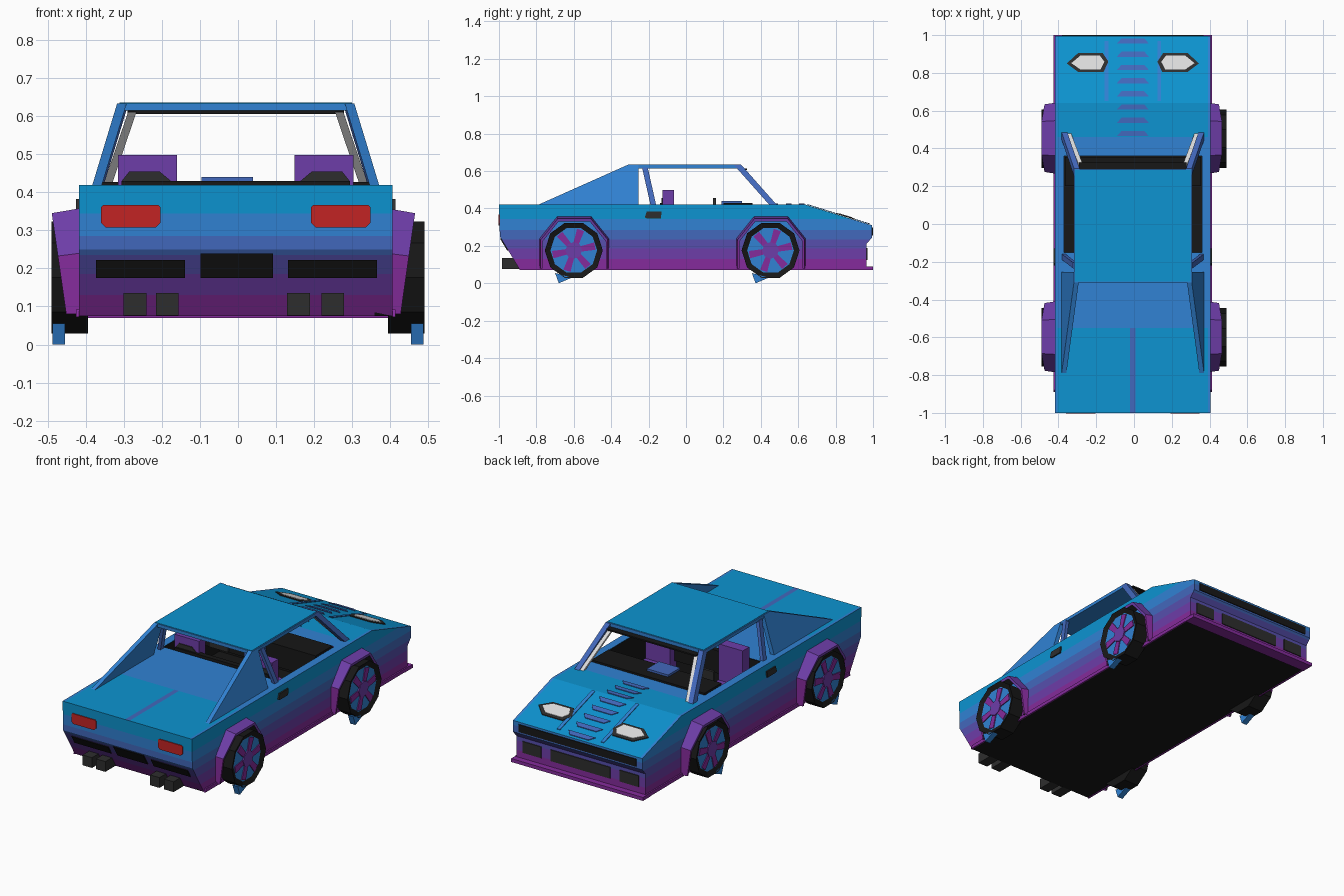
import bpy, bmesh, math
from mathutils import Vector, Matrix

if "Cube" in bpy.data.objects:
    bpy.data.objects.remove(bpy.data.objects["Cube"])


def make_mat(name, rgb):
    lin = [c / 12.92 if c < 0.04 else ((c + 0.055) / 1.055) ** 2.4 for c in rgb]
    m = bpy.data.materials.new(name)
    m.use_nodes = True
    m.diffuse_color = (*lin, 1)
    m.node_tree.nodes["Principled BSDF"].inputs["Base Color"].default_value = (*lin, 1)
    return m


MATS = {n: make_mat(n, c) for n, c in {
    "cyan": (0.05, 0.58, 0.82), "blue": (0.19, 0.51, 0.83),
    "mid_blue": (0.26, 0.41, 0.74), "indigo": (0.34, 0.31, 0.68),
    "violet": (0.43, 0.24, 0.66), "magenta": (0.52, 0.17, 0.61),
    "black": (0.09, 0.09, 0.09), "charcoal": (0.18, 0.18, 0.18),
    "white": (0.87, 0.87, 0.87), "red": (0.76, 0.14, 0.14)}.items()}
NAMES = list(MATS)
SHIFT = -0.006  # the shell sits slightly off the wheel centre line


def finish(name, bm, *mats, shift=SHIFT):
    bmesh.ops.recalc_face_normals(bm, faces=bm.faces)
    me = bpy.data.meshes.new(name)
    bm.to_mesh(me)
    bm.free()
    for m in mats:
        me.materials.append(MATS[m])
    ob = bpy.data.objects.new(name, me)
    ob.location.x = shift
    bpy.context.collection.objects.link(ob)
    return ob


def panel(name, pts, offset, mat, s=1, shift=SHIFT):
    """Flat polygon thickened along an offset; s = -1 mirrors it."""
    bm = bmesh.new()
    f = bm.faces.new([bm.verts.new((s * x, y, z)) for x, y, z in pts])
    r = bmesh.ops.extrude_face_region(bm, geom=[f], use_keep_orig=True)
    vs = [v for v in r["geom"] if isinstance(v, bmesh.types.BMVert)]
    bmesh.ops.translate(bm, verts=vs, vec=(s * offset[0], offset[1], offset[2]))
    return finish(name, bm, mat, shift=shift)


def box(name, x, y, z, mat, shift=SHIFT):
    pts = [(x[0], y[0], z[0]), (x[1], y[0], z[0]), (x[1], y[1], z[0]), (x[0], y[1], z[0])]
    return panel(name, pts, (0, 0, z[1] - z[0]), mat, shift=shift)


# Body shell: side profile, cut into colour bands by height
W, CAB_X, CAB_Y = 0.412, 0.365, (-0.15, 0.36)
profile = [(-0.89, 0.075), (-0.995, 0.25), (-1, 0.42), (0.64, 0.42), (0.995, 0.31),
           (0.995, 0.245), (0.965, 0.21), (0.965, 0.075)]
bands = [(0.13, "magenta"), (0.185, "violet"), (0.235, "indigo"),
         (0.285, "mid_blue"), (0.345, "blue"), (1, "cyan")]
bm = bmesh.new()
f = bm.faces.new([bm.verts.new((-W, y, z)) for y, z in profile])
r = bmesh.ops.extrude_face_region(bm, geom=[f], use_keep_orig=True)
bmesh.ops.translate(bm, verts=[v for v in r["geom"] if isinstance(v, bmesh.types.BMVert)],
                    vec=(2 * W, 0, 0))
bmesh.ops.recalc_face_normals(bm, faces=bm.faces)
bmesh.ops.triangulate(bm, faces=bm.faces)
cuts = [((0, 0, z), (0, 0, 1)) for z, _ in bands[:-1]]
cuts += [((0, y, 0), (0, 1, 0)) for y in (-0.55, CAB_Y[0], CAB_Y[1], 0.46)]
cuts += [((x, 0, 0), (1, 0, 0)) for x in (-0.398, -CAB_X, -0.014, 0.014, CAB_X, 0.398)]
for co, no in cuts:
    bmesh.ops.bisect_plane(bm, geom=bm.verts[:] + bm.edges[:] + bm.faces[:],
                           plane_co=co, plane_no=no, dist=1e-5)
opening = []
for f in bm.faces:
    c = f.calc_center_median()
    key = next(n for top, n in bands if c.z < top)
    if c.z < 0.08:
        key = "black"
    elif f.normal.z > 0.8:
        key = "cyan"
        if -0.55 < c.y < 0.46 or abs(c.x) > 0.398:
            key = "blue"
        if c.y < -0.55 and abs(c.x) < 0.014:
            key = "mid_blue"
        if abs(c.x) < CAB_X and CAB_Y[0] < c.y < CAB_Y[1]:
            opening.append(f)
    f.material_index = NAMES.index(key)
bmesh.ops.delete(bm, geom=opening, context="FACES")
finish("body_shell", bm, *NAMES)

# Cabin tub, open at the top
bm = bmesh.new()
bmesh.ops.create_cube(bm, size=1)
for v in bm.verts:
    v.co = (v.co.x * 2 * CAB_X, CAB_Y[v.co.y > 0], 0.419 if v.co.z > 0 else 0.2)
bmesh.ops.delete(bm, geom=[f for f in bm.faces if f.calc_center_median().z > 0.41],
                 context="FACES")
finish("cabin_tub", bm, "black")
box("dashboard", (-0.36, 0.36), (0.2, 0.355), (0.3, 0.428), "black")
box("console", (-0.09, 0.045), (0.19, 0.3), (0.25, 0.44), "mid_blue")
box("rear_shelf_trim", (-0.3, 0.3), (-0.14, -0.11), (0.3, 0.43), "black")
box("steering_wheel", (-0.28, -0.16), (0.145, 0.16), (0.33, 0.455), "charcoal")
for s in (-1, 1):
    a, b = sorted((s * 0.155, s * 0.31))
    box("seat_back", (a, b), (-0.125, -0.065), (0.25, 0.498), "violet")
    box("seat_cushion", (a, b), (-0.065, 0.12), (0.21, 0.29), "violet")
    panel("seat_badge_plate", [(0.17, -0.13, 0.43), (0.3, -0.13, 0.43),
          (0.28, -0.13, 0.455), (0.2, -0.13, 0.455)], (0, 0.006, 0), "charcoal", s)

# Roof and windscreen header
box("roof", (-0.312, 0.312), (-0.31, 0.29), (0.615, 0.634), "blue")
box("roof_skin", (-0.306, 0.306), (-0.305, 0.285), (0.63, 0.636), "cyan")
box("windscreen_header", (-0.285, 0.285), (0.285, 0.325), (0.607, 0.615), "black")

# Pillars, rear buttresses and door handles
for s in (-1, 1):
    panel("front_pillar", [(0.312, 0.255, 0.634), (0.312, 0.295, 0.634),
          (0.377, 0.485, 0.42), (0.377, 0.445, 0.42)], (-0.03, 0, 0), "mid_blue", s)
    panel("windscreen_trim", [(0.283, 0.28, 0.612), (0.283, 0.305, 0.612),
          (0.348, 0.478, 0.42), (0.348, 0.455, 0.42)], (-0.022, 0, 0), "white", s)
    panel("door_pillar", [(0.316, -0.235, 0.62), (0.316, -0.205, 0.62),
          (0.375, -0.16, 0.42), (0.375, -0.19, 0.42)], (-0.02, 0, 0), "mid_blue", s)
    panel("rear_buttress", [(0.377, -0.79, 0.42), (0.312, -0.31, 0.634),
          (0.312, -0.255, 0.634), (0.377, -0.255, 0.42)], (-0.025, 0, 0), "blue", s)
    panel("door_handle", [(W, -0.22, 0.352), (W, -0.21, 0.383), (W, -0.13, 0.383),
          (W, -0.135, 0.347), (W, -0.21, 0.347)], (0.008, 0, 0), "charcoal", s)
    panel("side_skirt", [(W, -0.89, 0.072), (W, 0.965, 0.072), (W, 0.965, 0.092),
          (W, -0.88, 0.092)], (0.008, 0, 0), "magenta", s)


# Bonnet details follow the sloping nose
def on_hood(pts):
    return [(x, y, 0.422 - max(0, y - 0.64) * 0.31) for x, y in pts]


LIFT = (0, 0, 0.004)
for i in range(8):
    y = 0.465 + i * 0.07
    panel("bonnet_louvre", on_hood([(-0.085, y), (0.085, y), (0.06, y + 0.028),
          (-0.06, y + 0.028)]), LIFT, "mid_blue")
for s in (-1, 1):
    panel("bonnet_rib", on_hood([(0.13, 0.65), (0.15, 0.65), (0.15, 0.97), (0.13, 0.97)]),
          LIFT, "blue", s)
    lamp = [(0.13, 0.86), (0.155, 0.805), (0.29, 0.805), (0.35, 0.85), (0.29, 0.905),
            (0.16, 0.905)]
    panel("headlight_surround", on_hood(lamp), (0, 0, 0.005), "charcoal", s)
    lens = [(0.232 + (x - 0.232) * 0.8, 0.855 + (y - 0.855) * 0.72) for x, y in lamp]
    panel("headlight_lens", on_hood(lens), (0, 0, 0.008), "white", s)

# Nose and splitter
box("nose_grille", (-0.375, 0.375), (0.994, 1.0), (0.255, 0.298), "black")
box("front_splitter", (-0.42, 0.42), (0.93, 1.0), (0.07, 0.09), "magenta")
for x0, x1 in ((-0.37, -0.25), (-0.19, 0.19), (0.25, 0.37)):
    box("bumper_grille", (x0, x1), (0.964, 0.97), (0.125, 0.19), "charcoal")


# Tail: lamps, vents on the undercut panel, exhausts
def tail(x0, x1, z0, z1):
    y = [-0.995 + (0.25 - z) * 0.6 for z in (z0, z1)]
    return [(x0, y[0], z0), (x1, y[0], z0), (x1, y[1], z1), (x0, y[1], z1)]


for x0, x1, z1 in ((-0.367, -0.134, 0.222), (-0.093, 0.098, 0.24), (0.138, 0.371, 0.222)):
    panel("tail_vent", tail(x0, x1, 0.175, z1), (0, -0.006, 0), "black")
for s in (-1, 1):
    x0, x1, z0, z1, c = 0.198, 0.354, 0.308, 0.367, 0.012
    lamp = [(x0 + c, z0), (x1 - c, z0), (x1, z0 + c), (x1, z1 - c / 2), (x1 - c / 2, z1),
            (x0 + c / 2, z1), (x0, z1 - c / 2), (x0, z0 + c)]
    panel("tail_lamp", [(x, -0.995, z) for x, z in lamp], (0, -0.0085, 0), "red", s)
for x in (-0.265, -0.18, 0.165, 0.255):
    box("exhaust", (x - 0.03, x + 0.03), (-0.985, -0.86), (0.076, 0.135), "charcoal")

# Wheel arches and wheels
arch = [(-0.185, 0.08), (-0.185, 0.24), (-0.09, 0.358), (0.095, 0.358), (0.19, 0.24),
        (0.19, 0.08)]
WHEEL_R, WHEEL_Z = 0.155, 0.176
for cy in (-0.6, 0.452):
    for s in (-1, 1):
        bm = bmesh.new()
        loops = []
        for scale, flare in ((1, 0), (0.955, 1), (0.9, 1), (0.9, 0)):
            loop = []
            for y, z in arch:
                z = 0.08 + (z - 0.08) * scale
                x = 0.44 + 0.037 * (z - 0.08) / 0.26 if flare else 0.405
                loop.append(bm.verts.new((s * x, cy + y * scale, z)))
            loops.append(loop)
        for k in range(3):
            for i in range(len(arch) - 1):
                f = bm.faces.new((loops[k][i], loops[k][i + 1],
                                  loops[k + 1][i + 1], loops[k + 1][i]))
                top = 0 < i < 4
                f.material_index = 2 if k == 2 else (1 if top else 0)
        finish("wheel_arch", bm, "magenta", "violet", "charcoal", shift=-0.012)

        # Tyre with a recessed rim face
        bm = bmesh.new()
        bmesh.ops.create_cone(bm, cap_ends=True, segments=10, radius1=WHEEL_R,
                              radius2=WHEEL_R, depth=0.095,
                              matrix=Matrix.Rotation(math.pi / 2, 4, "Y"))
        bmesh.ops.translate(bm, verts=bm.verts, vec=(s * 0.4425, cy, WHEEL_Z))
        face = max(bm.faces, key=lambda f: s * f.calc_center_median().x)
        bmesh.ops.inset_region(bm, faces=[face], thickness=0.03, depth=-0.012)
        face.material_index = 1
        finish("wheel", bm, "black", "blue", shift=0)
        # Spokes and hub
        for i in range(6):
            a = i * math.pi / 3 + 0.2
            d, n = Vector((math.cos(a), math.sin(a))), Vector((-math.sin(a), math.cos(a)))
            pts = [d * 0.03 + n * 0.014, d * 0.115 + n * 0.02, d * 0.115 - n * 0.02,
                   d * 0.03 - n * 0.014]
            panel("wheel_spoke", [(0.478, cy + p.x, WHEEL_Z + p.y) for p in pts],
                  (0.005, 0, 0), "magenta", s, 0)
        hub = [(0.478, cy + 0.045 * math.cos(k * math.pi / 4),
                WHEEL_Z + 0.045 * math.sin(k * math.pi / 4)) for k in range(8)]
        panel("wheel_hub", hub, (0.008, 0, 0), "violet", s, 0)
        # Pointed fin under each wheel
        panel("wheel_fin", [(0.455, cy - 0.1, 0.055), (0.455, cy - 0.08, 0),
              (0.455, cy - 0.01, 0.03)], (0.033, 0, 0), "blue", s, 0)
